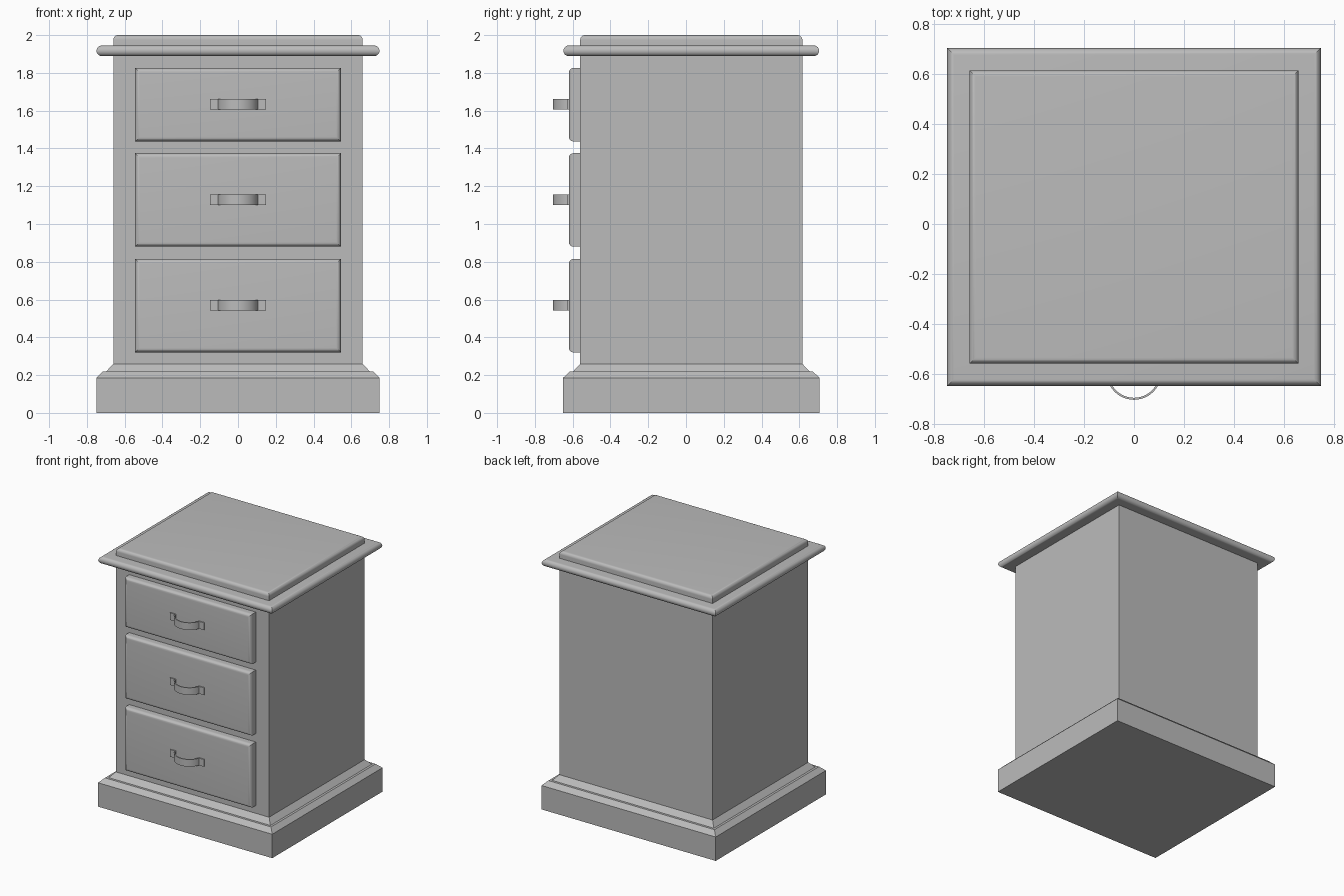
import bpy, bmesh
from math import sin, cos, pi, radians, asin

if "Cube" in bpy.data.objects:
    bpy.data.objects.remove(bpy.data.objects["Cube"])

grey = bpy.data.materials.new("plain_grey")
grey.use_nodes = True
grey.diffuse_color = (0.5, 0.5, 0.5, 1)
grey.node_tree.nodes["Principled BSDF"].inputs["Base Color"].default_value = (0.5, 0.5, 0.5, 1)

HALF_X, HALF_Y, MID_Y = 0.66, 0.588, 0.028   # cabinet body footprint


def finish(name, bm):
    bmesh.ops.recalc_face_normals(bm, faces=bm.faces)
    mesh = bpy.data.meshes.new(name)
    bm.to_mesh(mesh)
    bm.free()
    mesh.materials.append(grey)
    obj = bpy.data.objects.new(name, mesh)
    bpy.context.collection.objects.link(obj)
    bpy.ops.object.select_all(action="DESELECT")
    obj.select_set(True)
    bpy.context.view_layer.objects.active = obj
    bpy.ops.object.shade_smooth_by_angle(angle=radians(30))
    return obj


def loft(name, profile, half_u, half_v, place):
    """Mitred rectangular moulding: profile holds (outward offset, height) pairs."""
    bm = bmesh.new()
    rings = []
    for offset, height in profile:
        corners = [(-1, -1), (1, -1), (1, 1), (-1, 1)]
        rings.append([bm.verts.new(place(su * (half_u + offset), sv * (half_v + offset), height))
                      for su, sv in corners])
    for low, high in zip(rings, rings[1:]):
        for i in range(4):
            j = (i + 1) % 4
            bm.faces.new((low[i], low[j], high[j], high[i]))
    bm.faces.new(rings[0])
    bm.faces.new(rings[-1])
    return finish(name, bm)


def arc(offset, height, radius, start, end, steps=8):
    angles = [radians(start + (end - start) * i / steps) for i in range(steps + 1)]
    return [(offset + radius * cos(a), height + radius * sin(a)) for a in angles]


def upright(u, v, h):
    return (u, v + MID_Y, h)


# Cabinet: plinth, body, overhanging moulding and top slab
loft("plinth", [(0.09, 0), (0.09, 0.186), (0.055, 0.22), (0.037, 0.22), (0, 0.26)],
     HALF_X, HALF_Y, upright)
loft("body", [(0, 0.25), (0, 1.9)], HALF_X, HALF_Y, upright)
loft("top_moulding", arc(0.061, 1.917, 0.028, -90, 90, 12), HALF_X, HALF_Y, upright)
loft("top_slab", [(0, 1.94)] + arc(-0.025, 1.975, 0.025, 0, 90), HALF_X, HALF_Y, upright)


def pull_handle(name, z):
    """Bowed strap with a flat mounting tab at each end."""
    front, radius, thick, half_h = -0.62, 0.11, 0.008, 0.028
    centre_y = -0.705 + radius
    reach = radians(90) - asin((centre_y - front) / radius)
    angles = [reach * (i / 10 - 1) for i in range(21)]
    outer = [(radius * sin(a), centre_y - radius * cos(a)) for a in angles]
    inner = [((radius - thick) * sin(a), centre_y - (radius - thick) * cos(a)) for a in angles]
    bm = bmesh.new()
    rings = []
    for (ox, oy), (ix, iy) in zip(outer, inner):
        rings.append([bm.verts.new(p) for p in ((ox, oy, z - half_h), (ox, oy, z + half_h),
                                                (ix, iy, z + half_h), (ix, iy, z - half_h))])
    for a, b in zip(rings, rings[1:]):
        for i in range(4):
            j = (i + 1) % 4
            bm.faces.new((a[i], a[j], b[j], b[i]))
    bm.faces.new(rings[0])
    bm.faces.new(rings[-1])
    for side in (-1, 1):
        tab = bmesh.ops.create_cube(bm, size=1)["verts"]
        bmesh.ops.scale(bm, vec=(0.046, thick, 2 * half_h), verts=tab)
        bmesh.ops.translate(bm, vec=(side * 0.124, front - thick / 2, z), verts=tab)
    finish(name, bm)


# Drawers with rounded front edges, and their handles
drawers = {"top": (1.437, 1.826), "middle": (0.88, 1.375), "bottom": (0.32, 0.815)}
for label, (low, high) in drawers.items():
    mid = (low + high) / 2
    loft(label + "_drawer", [(0, 0.55)] + arc(-0.025, 0.595, 0.025, 0, 90),
         0.545, (high - low) / 2, lambda u, v, h: (u, -h, v + mid))
    pull_handle(label + "_handle", mid + (0.002 if label != "middle" else 0.0))
